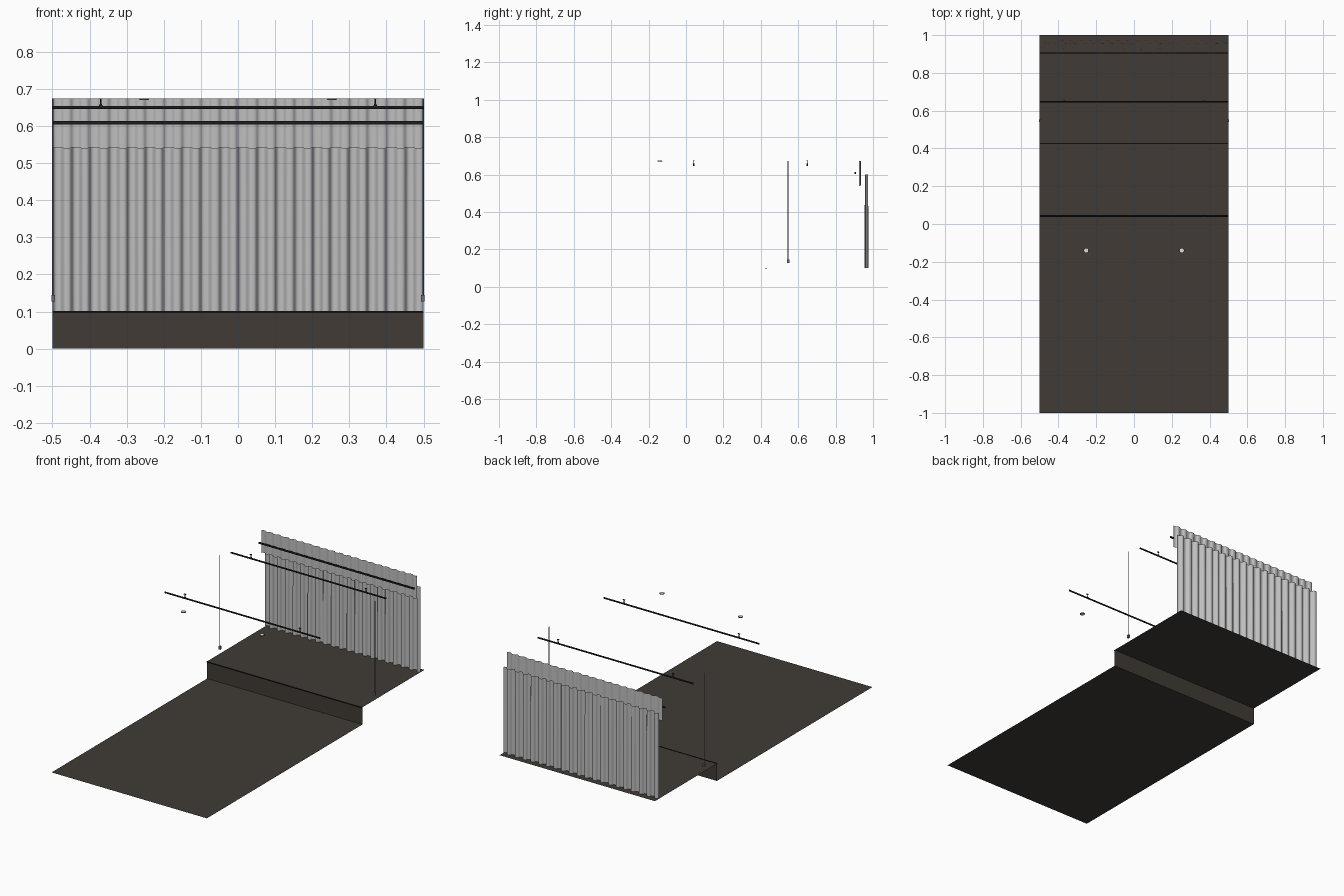
import bpy, bmesh, math, random
from mathutils import Vector

if "Cube" in bpy.data.objects:
    bpy.data.objects.remove(bpy.data.objects["Cube"])

random.seed(4)


def material(name, rgb):
    m = bpy.data.materials.new(name)
    m.diffuse_color = (*rgb, 1)
    m.use_nodes = True
    m.node_tree.nodes["Principled BSDF"].inputs["Base Color"].default_value = m.diffuse_color
    return m


FLOOR = material("dark brown floor", (0.052, 0.044, 0.036))
CLOTH = material("grey cloth", (0.52, 0.52, 0.52))
BLACK = material("black metal", (0.012, 0.012, 0.012))
STEEL = material("grey steel", (0.16, 0.16, 0.17))
LAMP = material("pale lamp", (0.75, 0.73, 0.68))


def add_object(name, bm, mat, smooth=False):
    me = bpy.data.meshes.new(name)
    bm.to_mesh(me)
    bm.free()
    ob = bpy.data.objects.new(name, me)
    bpy.context.collection.objects.link(ob)
    me.materials.append(mat)
    if smooth:
        bpy.ops.object.select_all(action='DESELECT')
        ob.select_set(True)
        bpy.context.view_layer.objects.active = ob
        bpy.ops.object.shade_smooth_by_angle(angle=math.radians(50))
    return ob


def sheet(name, profile, mat):
    """Zero-thickness sheet: a (y, z) profile swept across the width."""
    bm = bmesh.new()
    rows = [[bm.verts.new((x, y, z)) for x in (-0.5, 0.5)] for y, z in profile]
    for a, b in zip(rows, rows[1:]):
        bm.faces.new((a[0], a[1], b[1], b[0]))
    return add_object(name, bm, mat)


def box(name, centre, size, mat):
    bm = bmesh.new()
    bmesh.ops.create_cube(bm, size=1)
    bmesh.ops.scale(bm, vec=size, verts=bm.verts)
    bmesh.ops.translate(bm, vec=centre, verts=bm.verts)
    return add_object(name, bm, mat)


def rod(name, start, end, radius, mat, sides=16, end_radius=None):
    a, b = Vector(start), Vector(end)
    bm = bmesh.new()
    bmesh.ops.create_cone(bm, cap_ends=True, segments=sides, radius1=radius,
                          radius2=radius if end_radius is None else end_radius,
                          depth=(b - a).length)
    bm.transform((b - a).to_track_quat('Z', 'Y').to_matrix().to_4x4())
    bmesh.ops.translate(bm, vec=(a + b) / 2, verts=bm.verts)
    return add_object(name, bm, mat, True)


def curtain(name, y, z0, z1, depth, pleats, hem):
    """Pleated cloth: a flattened sine wave with slightly uneven folds."""
    bm = bmesh.new()
    steps = 16
    shift = [random.uniform(-0.35, 0.35) for _ in range(pleats + 2)]
    gain = [random.uniform(0.8, 1.0) for _ in range(pleats + 2)]
    n = pleats * steps
    prev = None
    for i in range(n + 1):
        k, t = divmod(i, steps)
        t /= steps
        phase = 2 * math.pi * i / steps + shift[k] * (1 - t) + shift[k + 1] * t
        amp = depth * (gain[k] * (1 - t) + gain[k + 1] * t)
        wave = math.tanh(1.8 * math.sin(phase)) / math.tanh(1.8)
        x = -0.5 + i / n
        col = []
        for f in (0, 0.4, 1):
            spread = 1.0 if f < 1 else 0.9
            z = z0 + (z1 - z0) * f + (hem * wave if f == 0 else 0)
            col.append(bm.verts.new((x, y + amp * spread * wave, z)))
        if prev:
            for j in range(2):
                bm.faces.new((prev[j], col[j], col[j + 1], prev[j + 1]))
        prev = col
    return add_object(name, bm, CLOTH, True)


# Floor, riser and raised stage
sheet("floor_and_stage", [(-1, 0), (0.43, 0), (0.43, 0.1), (1, 0.1)], FLOOR)
box("stage_nosing", (0, 0.427, 0.099), (1, 0.006, 0.005), BLACK)

# Back curtain, top valance and the rail in front of it
curtain("back_curtain", 0.965, 0.102, 0.6, 0.010, 20, 0)
curtain("valance", 0.930, 0.541, 0.674, 0.005, 20, 0.0015)
box("valance_rail", (0, 0.905, 0.609), (1, 0.006, 0.009), BLACK)

# Two lighting pipes, each hung from a pair of clamps
for label, y in (("front", 0.042), ("rear", 0.648)):
    rod(f"{label}_pipe", (-0.5, y, 0.65), (0.5, y, 0.65), 0.0045, BLACK)
    for side, s in (("left", -1), ("right", 1)):
        x = 0.37 * s
        rod(f"{label}_{side}_hanger", (x, y, 0.65), (x, y, 0.674), 0.002, BLACK, 8)
        rod(f"{label}_{side}_clamp", (x, y, 0.653), (x, y, 0.661), 0.006, BLACK, 8, 0.002)
        box(f"{label}_{side}_plate", (x, y, 0.6735), (0.012, 0.008, 0.002), BLACK)

# Side lines with weights, and ceiling downlights
for side, s in (("left", -1), ("right", 1)):
    rod(f"{side}_hanging_line", (0.499 * s, 0.546, 0.14), (0.499 * s, 0.546, 0.674),
        0.002, STEEL, 8)
    box(f"{side}_line_weight", (0.498 * s, 0.546, 0.136), (0.010, 0.013, 0.018), STEEL)
    rod(f"{side}_downlight_rim", (0.253 * s, -0.14, 0.671), (0.253 * s, -0.14, 0.674),
        0.0135, BLACK, 24)
    rod(f"{side}_downlight_lens", (0.253 * s, -0.14, 0.6705), (0.253 * s, -0.14, 0.6748),
        0.0115, LAMP, 24)
